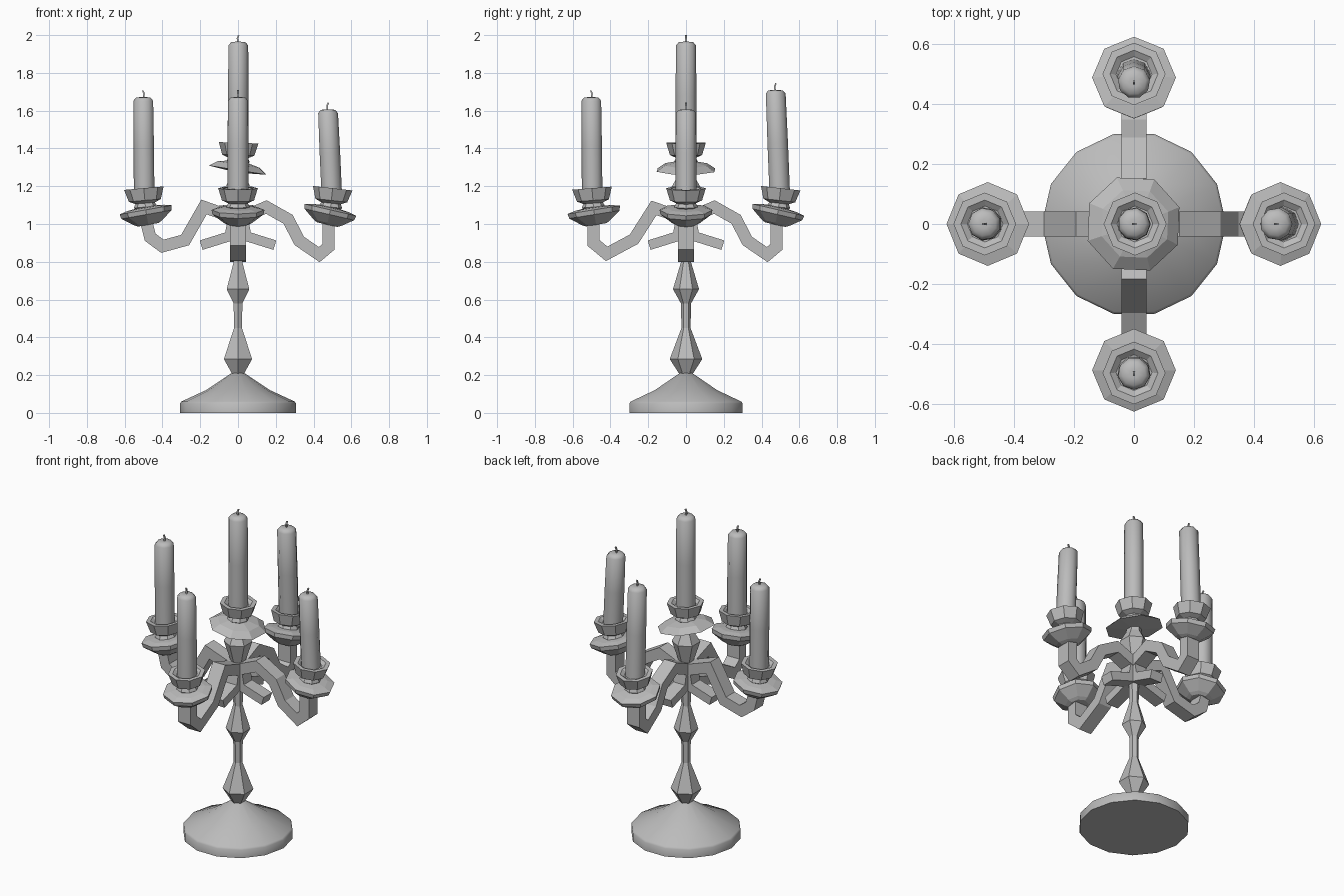
import bpy, bmesh, math
from mathutils import Matrix, Vector

cube = bpy.data.objects.get("Cube")
if cube:
    bpy.data.objects.remove(cube, do_unlink=True)

grey = bpy.data.materials.new("plain grey")
grey.use_nodes = True
grey.diffuse_color = (0.5, 0.5, 0.5, 1)
grey.node_tree.nodes["Principled BSDF"].inputs["Base Color"].default_value = grey.diffuse_color


def finish(name, bm, matrix, smooth=False):
    """Turn a bmesh into a named object."""
    bm.transform(matrix)
    bmesh.ops.recalc_face_normals(bm, faces=bm.faces)
    mesh = bpy.data.meshes.new(name)
    bm.to_mesh(mesh)
    bm.free()
    mesh.materials.append(grey)
    obj = bpy.data.objects.new(name, mesh)
    bpy.context.collection.objects.link(obj)
    if smooth:
        bpy.ops.object.select_all(action="DESELECT")
        obj.select_set(True)
        bpy.context.view_layer.objects.active = obj
        bpy.ops.object.shade_smooth_by_angle(angle=math.radians(48))
    return obj


def skin(bm, rings):
    """Join rings of points with quads and cap both ends."""
    rings = [[bm.verts.new(p) for p in ring] for ring in rings]
    n = len(rings[0])
    for a, b in zip(rings, rings[1:]):
        for i in range(n):
            j = (i + 1) % n
            bm.faces.new((a[i], a[j], b[j], b[i]))
    bm.faces.new(rings[0][::-1])
    bm.faces.new(rings[-1])


def lathe(name, profile, sides, matrix=Matrix(), turn=0.0, lean=0.0, smooth=False):
    """Spin (radius, z) points; lean shifts the rings sideways with height."""
    bm = bmesh.new()
    z0 = profile[0][1]
    rings = []
    for r, z in profile:
        angles = [turn + 2 * math.pi * i / sides for i in range(sides)]
        rings.append([(r * math.cos(a) + lean * (z - z0), r * math.sin(a), z) for a in angles])
    skin(bm, rings)
    return finish(name, bm, matrix, smooth)


def bar(name, path, half_width, half_thick, matrix):
    """Sweep a mitred rectangle along a path in the local XZ plane."""
    points = [Vector((r, 0, z)) for r, z in path]
    steps = [(b - a).normalized() for a, b in zip(points, points[1:])]
    rings = []
    for i, p in enumerate(points):
        before, after = steps[max(i - 1, 0)], steps[min(i, len(steps) - 1)]
        tangent = (before + after).normalized()
        normal = Vector((-tangent.z, 0, tangent.x)) * half_thick / max(tangent.dot(after), 0.6)
        side = Vector((0, half_width, 0))
        rings.append([p + normal + side, p + normal - side, p - normal - side, p - normal + side])
    bm = bmesh.new()
    skin(bm, rings)
    return finish(name, bm, matrix)


def candle(name, bottom, top, matrix, lean=0.0):
    """Round candle with a softened top and a thin wick."""
    profile = [(0.056, bottom), (0.056, (bottom + top) / 2), (0.054, top - 0.02),
               (0.04, top - 0.003), (0.015, top)]
    lathe(name, profile, 9, matrix, lean=lean, smooth=True)
    tip = lean * (top - bottom)
    bar(name + "_wick", [(tip, top - 0.01), (tip - 0.003, top + 0.018), (tip + 0.004, top + 0.035)],
        0.004, 0.004, matrix)


def tilted(x, z, degrees):
    return Matrix.Translation((x, 0, z)) @ Matrix.Rotation(math.radians(degrees), 4, "Y")


cup = [(0.05, -0.01), (0.062, 0.0), (0.052, 0.02), (0.085, 0.035),
       (0.105, 0.1), (0.08, 0.1), (0.06, 0.085)]
dish = [(0.055, -0.07), (0.075, -0.06), (0.135, -0.015), (0.14, 0.01), (0.1, 0.02), (0.05, 0.025)]

# Foot
lathe("base", [(0.308, 0), (0.308, 0.05), (0.3, 0.06), (0.17, 0.12), (0.035, 0.21)],
      14, smooth=True)

# Stem, hub and bulb
lathe("stem", [(0.035, 0.205), (0.086, 0.285), (0.024, 0.45), (0.027, 0.58), (0.069, 0.655),
               (0.026, 0.8), (0.03, 0.92), (0.05, 1.0), (0.035, 1.05), (0.08, 1.19),
               (0.045, 1.25), (0.04, 1.29)], 6, turn=math.pi / 2)

# Middle candle with its wide thin dish
lathe("middle_dish", [(0.045, -0.02), (0.165, -0.01), (0.12, 0.02), (0.05, 0.035)], 8,
      tilted(0, 1.295, 9), turn=math.radians(20))
lathe("middle_cup", cup, 8, tilted(0, 1.33, 2))
candle("middle_candle", 1.39, 1.965, Matrix())

# Four arms: name, heading, elbow path, dish tilt, candle top, candle lean
deep = [(0.01, 1.03), (0.17, 1.085), (0.275, 0.92), (0.42, 0.842), (0.49, 0.9), (0.49, 1.02)]
shallow = [(0.01, 1.03), (0.18, 1.09), (0.28, 0.915), (0.4, 0.882), (0.465, 0.93), (0.49, 1.03)]
arched = [(0.01, 1.03), (0.15, 1.09), (0.265, 1.025), (0.325, 0.91), (0.43, 0.838),
          (0.48, 0.88), (0.48, 1.02)]
arms = [("left", 0, arched, 13, 1.607, -0.045),
        ("back", 90, arched, 13, 1.71, -0.04),
        ("right", 180, shallow, 10, 1.672, 0.01),
        ("front", 270, deep, 9, 1.672, 0.01)]
for name, heading, path, tilt, top, lean in arms:
    turn = Matrix.Rotation(math.radians(heading), 4, "Z")
    bar(name + "_arm", path, 0.042, 0.032, turn)
    bar(name + "_prong", [(0.025, 1.04), (0.045, 0.935), (0.195, 0.888)], 0.04, 0.026, turn)
    lathe(name + "_dish", dish, 8, turn @ tilted(0.487, 1.065, tilt))
    lathe(name + "_cup", cup, 8, turn @ tilted(0.49, 1.09, tilt / 2))
    candle(name + "_candle", 1.15, top, turn @ Matrix.Translation((0.495, 0, 0)), lean)
